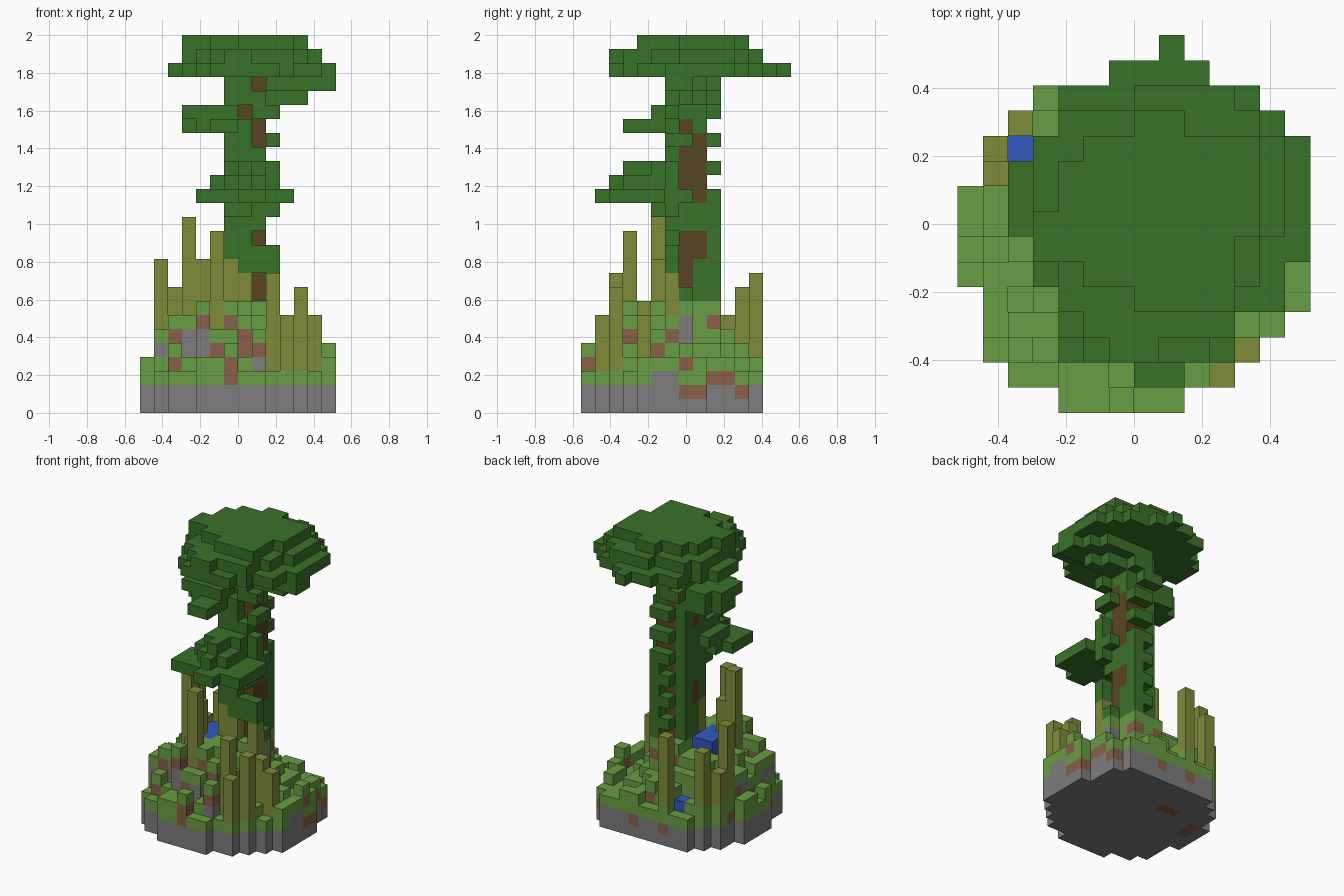
import bpy
import bmesh
import random
from mathutils import Vector

random.seed(4)
cube = bpy.data.objects.get("Cube")
if cube:
    bpy.data.objects.remove(cube, do_unlink=True)

CELL = 2 / 27
ORIGIN = Vector((-7, -7.5, 0)) * CELL


# Flat colours
def material(name, *rgb):
    linear = [((c / 255 + 0.055) / 1.055) ** 2.4 for c in rgb] + [1]
    mat = bpy.data.materials.new(name)
    mat.use_nodes = True
    mat.diffuse_color = linear
    mat.node_tree.nodes["Principled BSDF"].inputs["Base Color"].default_value = linear
    return mat


MATS = {
    "leaf": material("dark leaf green", 57, 114, 41),
    "grass": material("grass green", 105, 157, 68),
    "cane": material("olive cane", 127, 140, 58),
    "stone": material("grey stone", 125, 125, 125),
    "dirt": material("reddish dirt", 136, 97, 72),
    "bark": material("brown bark", 90, 70, 34),
    "water": material("blue water", 48, 88, 193),
}

# Every block is stored once: position -> (part, colour)
blocks = {}


def put(part, colour, i, j, k):
    blocks[i, j, k] = (part, colour)


def rows(text, start):
    """Each pair of letters is the first and last column of one row."""
    for j, pair in enumerate(text.split(), start):
        first, last = (ord(c) - ord("a") for c in pair)
        for i in range(first, last + 1):
            yield i, j


def layer(part, colour, k, start, text):
    for i, j in rows(text, start):
        put(part, colour, i, j, k)


# Pools: column, row -> water level
POOLS = {(2, 10): 4, (4, 11): 4, (4, 5): 8, (4, 6): 8, (4, 7): 8,
         (5, 5): 8, (5, 6): 8, (5, 7): 8, (3, 7): 6}


# Rocky island with a stepped grassy mound
def ground_height(i, j):
    if (i, j) in POOLS:
        return POOLS[i, j]
    if i in (0, 13):
        return 4 if j % 3 else 3
    if 5 < i < 9 and 5 < j < 10:
        return 8
    if j == 0:
        return 4 if i in (4, 5) else 3
    if i > 8 and j < 5 or j == 12:
        return 4 if random.random() < 0.25 else 3
    if i < 5 and j > 10:
        return 4
    r = ((i - 5.2) ** 2 + (j - 6.3) ** 2) ** 0.5
    h = 8 - max(0, r - 2.4) * 1.35 + random.uniform(-0.8, 0.8)
    return max(3, min(8 if j < 8 and i > 5 or j < 5 else 7, round(h)))


heights = {}
for i, j in rows("ei ck bl bm bn an an an an bm bm cm dl", 0):
    top = heights[i, j] = ground_height(i, j)
    for k in range(top):
        colour = "stone" if k < 2 else "grass"
        if 2 < k < top - 1:
            colour = random.choice(["grass", "dirt", "stone", "grass"])
        put("island", colour, i, j, k)


# Dirt and stone patches on the outermost block along one axis, capped with grass
def patch(axis, cells):
    for k, across, colour in sorted(cells):
        line = [p for p, (part, _) in blocks.items()
                if part == "island" and p[1 - axis] == across and p[2] == k]
        if line:
            i, j, _ = max(line) if axis == 0 else min(line, key=lambda p: p[1])
            put("island", colour, i, j, k)
            if (i, j, k + 1) not in blocks:
                put("island", "grass", i, j, k + 1)


def cells(colour, *pairs):
    return [(k, across, colour) for across, k in pairs]


patch(1, cells("dirt", (4, 6), (6, 6), (2, 5), (7, 5), (5, 4), (7, 4), (8, 4),
               (2, 3), (6, 3), (9, 3), (6, 2))
      + cells("stone", (3, 5), (4, 5), (1, 4), (3, 4), (4, 4), (8, 3)))
patch(0, cells("dirt", (9, 6), (6, 5), (5, 4), (7, 3), (9, 2), (10, 2),
               (7, 1), (8, 1), (11, 1))
      + cells("stone", (7, 6), (7, 5), (5, 2), (6, 2)))
for i, j, k in [(8, 12, 1), (4, 9, 0), (5, 9, 0), (1, 7, 0), (1, 8, 0), (5, 12, 1), (1, 9, 2)]:
    put("island", "dirt", i, j, k)

# Pools with a small waterfall
for (i, j), level in POOLS.items():
    put("pools", "water", i, j, level - 1)
put("pools", "water", 4, 7, 6)

# Trunk with bark showing through the vines
BARE_FRONT = {(8, 23), (7, 21), (8, 20), (8, 19), (8, 12), (8, 9), (8, 8)}
BARE_SIDE = {7: {20, 18, 17, 16, 12, 11, 10, 9}, 8: {19, 18, 17, 16, 15, 12, 11}}
for k in range(8, 25):
    for i in (6, 7, 8):
        for j in (6, 7, 8):
            put("trunk_vines", "leaf", i, j, k)
    for i, j in ((7, 7), (7, 8)):
        put("trunk", "bark", i, j, k)
    for j, bare in BARE_SIDE.items():
        if k in bare:
            put("trunk", "bark", 8, j, k)
    for i in (7, 8):
        if (i, k) in BARE_FRONT:
            del blocks[i, 6, k]
            put("trunk", "bark", i, 7, k)
    if k in (11, 12, 18):
        put("trunk", "bark", 6, 7, k)
    if k in (10, 11, 14, 19):
        put("trunk_vines", "leaf", 9, 6, k)
    if k in (8, 19):
        put("trunk_vines", "leaf", 9, 7, k)
    if k < 16 or k in (17, 19):
        put("trunk_vines", "leaf", 8, 9, k)
        if k % 2:
            put("trunk_vines", "leaf", 7, 9, k)

# Lower branch tuft
layer("lower_branch", "leaf", 14, 5, "gh")
layer("lower_branch", "leaf", 15, 1, "hi ek ek ek fk gj gj")
layer("lower_branch", "leaf", 16, 2, "hh gi fi fi fj")
layer("lower_branch", "leaf", 17, 3, "hh gh gi gj")

# Upper branch tuft
layer("upper_branch", "leaf", 20, 3, "fg fg eg dg dg eg")
layer("upper_branch", "leaf", 21, 5, "dg dg dg eg gh")
put("upper_branch", "leaf", 9, 6, 21)

# Crown
layer("crown", "leaf", 22, 7, "jl jk hi")
layer("crown", "leaf", 23, 6, "jn jn jm hl")
layer("crown", "leaf", 24, 2, "fj ek em dm dn cn cn cn dn em el gj ii")
layer("crown", "leaf", 25, 2, "gh fk ek el dl dm dm dm dm el hk")
layer("crown", "leaf", 26, 4, "hk fk dk dl el el fl hi")

# Tall canes: column, row, top
for i, j, top in [(3, 5, 14), (5, 3, 13), (4, 4, 8), (4, 5, 11), (1, 9, 11), (1, 10, 7),
                  (2, 11, 9), (5, 12, 10), (9, 2, 10), (11, 2, 9), (10, 1, 7), (12, 4, 7),
                  (11, 4, 8), (6, 6, 11), (7, 6, 10), (9, 6, 10)]:
    for k in range(min(heights[i, j], top - 1), top):
        put("canes", "cane", i, j, k)


# Build one mesh per part, keeping only the exposed faces
def build(part):
    bm = bmesh.new()
    mesh = bpy.data.meshes.new(part)
    slots = []
    for pos, (owner, colour) in blocks.items():
        if owner != part:
            continue
        if colour not in slots:
            slots.append(colour)
            mesh.materials.append(MATS[colour])
        centre = Vector(pos) + Vector((0.5, 0.5, 0.5))
        for axis in range(3):
            for sign in (-1, 1):
                n = Vector((0, 0, 0))
                n[axis] = sign
                if tuple(int(p + d) for p, d in zip(pos, n)) in blocks:
                    continue
                u = Vector((0, 0, 0))
                u[(axis + 1) % 3] = 1
                v = n.cross(u)
                corners = [u + v, v - u, -u - v, u - v]
                face = bm.faces.new([
                    bm.verts.new(ORIGIN + (centre + (n + c) / 2) * CELL) for c in corners])
                face.material_index = slots.index(colour)
    bmesh.ops.remove_doubles(bm, verts=bm.verts, dist=CELL / 100)
    bm.to_mesh(mesh)
    bm.free()
    bpy.context.collection.objects.link(bpy.data.objects.new(part, mesh))


for part in sorted({owner for owner, _ in blocks.values()}):
    build(part)
